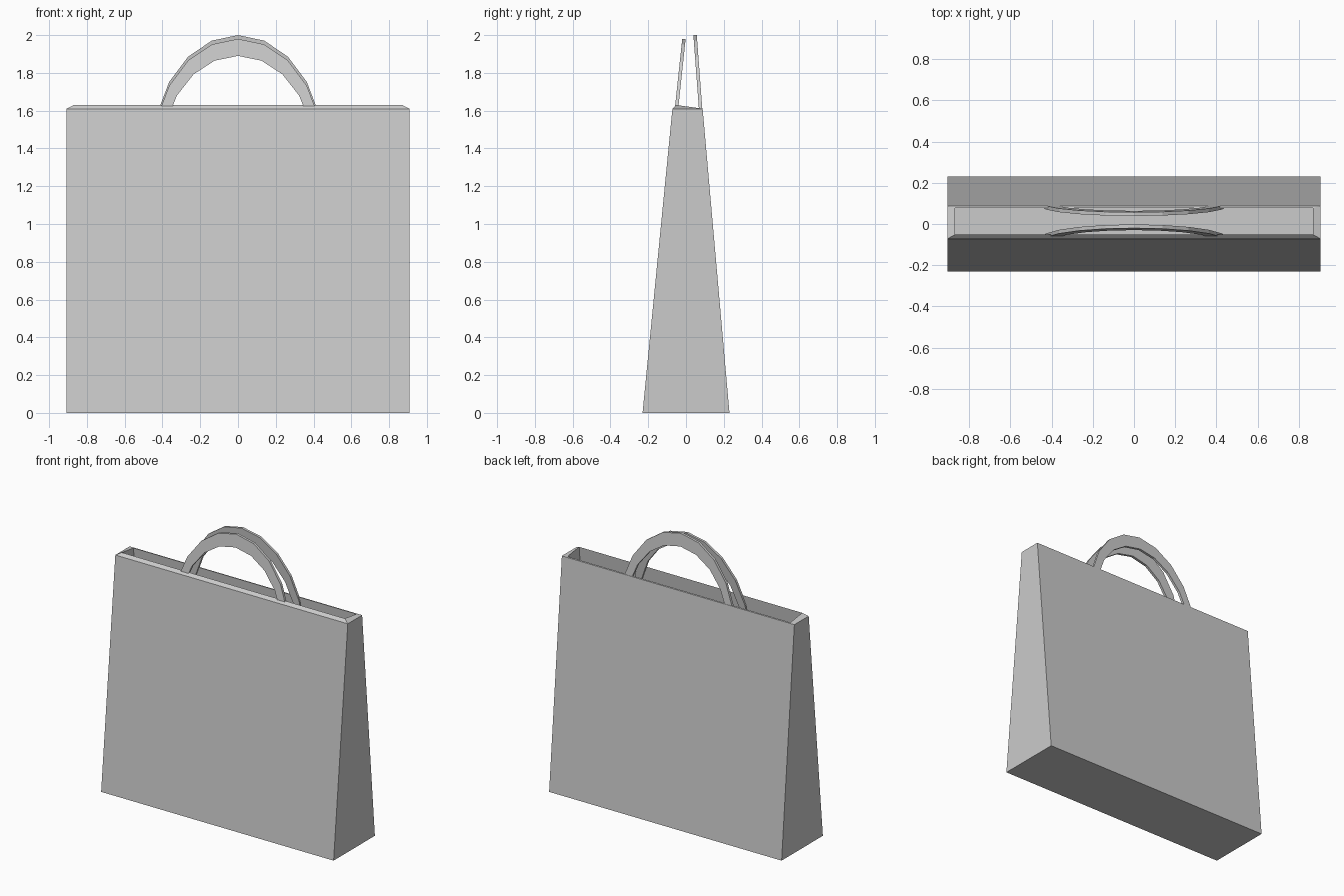
import bpy, bmesh, math

old = bpy.data.objects.get("Cube")
if old:
    bpy.data.objects.remove(old, do_unlink=True)

GREY = (0.6, 0.6, 0.6, 1)
grey = bpy.data.materials.new("plain grey")
grey.use_nodes = True
grey.diffuse_color = GREY
grey.node_tree.nodes["Principled BSDF"].inputs["Base Color"].default_value = GREY


def finish(name, bm):
    bmesh.ops.recalc_face_normals(bm, faces=bm.faces[:])
    mesh = bpy.data.meshes.new(name)
    bm.to_mesh(mesh)
    bm.free()
    mesh.materials.append(grey)
    obj = bpy.data.objects.new(name, mesh)
    bpy.context.collection.objects.link(obj)
    return obj


def bridge(bm, a, b):
    for i in range(len(a)):
        j = (i + 1) % len(a)
        bm.faces.new((a[i], a[j], b[j], b[i]))


# Tapered bag: outer shell, sloping rim with a higher front lip, hollow inside
def bag():
    bm = bmesh.new()

    def ring(half_x, front, back, z_front, z_back):
        corners = [(-half_x, front, z_front), (half_x, front, z_front),
                   (half_x, back, z_back), (-half_x, back, z_back)]
        return [bm.verts.new(c) for c in corners]

    rings = [ring(0.907, -0.23, 0.23, 0, 0),
             ring(0.907, -0.072, 0.088, 1.61, 1.61),
             ring(0.87, -0.052, 0.078, 1.63, 1.612),
             ring(0.87, -0.205, 0.205, 0.03, 0.03)]
    for a, b in zip(rings, rings[1:]):
        bridge(bm, a, b)
    bm.faces.new(rings[0])
    bm.faces.new(rings[-1])
    finish("bag_body", bm)


# Flat arched handle leaning inwards, its ends tucked inside the bag
def handle(name, top, y_top, lean, thick=0.018, steps=10):
    bm = bmesh.new()
    centre = top - 0.6
    sections = []
    for i in range(steps + 1):
        t = math.pi * i / steps
        section = []
        for rx, rz, dy in ((0.45, 0.6, 0), (0.45, 0.6, thick),
                           (0.4, 0.51, thick), (0.4, 0.51, 0)):
            z = centre + rz * math.sin(t)
            y = y_top + lean * (top - z) + dy
            section.append(bm.verts.new((rx * math.cos(t), y, z)))
        sections.append(section)
    for a, b in zip(sections, sections[1:]):
        bridge(bm, a, b)
    bm.faces.new(sections[0])
    bm.faces.new(sections[-1])
    finish(name, bm)


bag()
handle("front_handle", 1.98, -0.02, -0.106)
handle("back_handle", 2.0, 0.039, 0.075)
